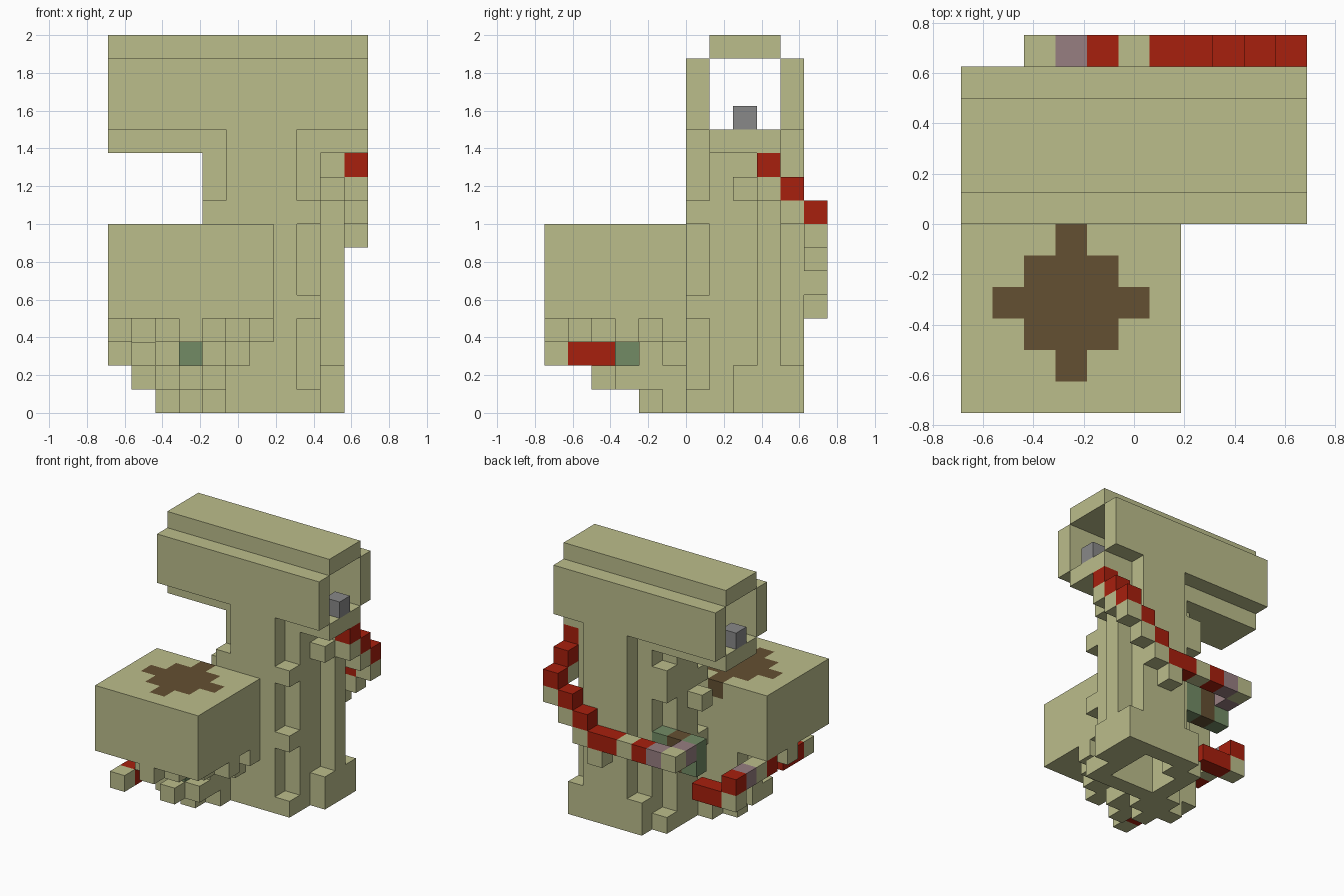
import bpy, bmesh
from mathutils import Vector

cube = bpy.data.objects.get("Cube")
if cube:
    bpy.data.objects.remove(cube, do_unlink=True)

SIZE = 0.125
COLOURS = {
    "olive": (0.50, 0.51, 0.26), "red": (0.39, 0.014, 0.004),
    "brown": (0.127, 0.08, 0.032), "grey": (0.25, 0.25, 0.25),
    "teal": (0.17, 0.26, 0.13), "lilac": (0.31, 0.21, 0.22),
}
NAMES = list(COLOURS)
materials = []
for name, rgb in COLOURS.items():
    mat = bpy.data.materials.new(name)
    mat.use_nodes = True
    mat.diffuse_color = (*rgb, 1)
    mat.node_tree.nodes["Principled BSDF"].inputs["Base Color"].default_value = (*rgb, 1)
    materials.append(mat)

cells = {}   # block position -> (part, colour)


def span(v):
    return range(v[0], v[1] + 1) if isinstance(v, tuple) else (v,)


def fill(part, x, y, z, colour="olive"):
    """Fill a range of blocks; single numbers or inclusive (low, high)."""
    for i in span(x):
        for j in span(y):
            for k in span(z):
                cells[i, j, k] = (part, colour)


def diamond(part, radius, z, colour="olive"):
    """Stepped diamond centred under the basin."""
    for i in range(7):
        for j in range(6):
            if abs(i - 3) + abs(j - 3) <= radius:
                fill(part, i, j, z, colour)


# Hollow tank on top, open at both ends
fill("tank", (0, 10), (7, 9), 11)
fill("tank", (0, 10), (7, 9), 15)
for y in (6, 10):
    fill("tank", (0, 10), y, (12, 14))
for x in (0, 10):
    fill("tank_pin", x, 8, 12, "grey")

# Hollow column with recessed corners
fill("column", (5, 7), 6, (0, 11))
fill("column", 8, (7, 9), (0, 11))
fill("column", (6, 8), 10, (0, 11))
fill("column", 4, (7, 8), (0, 11))
fill("column", 5, 9, (0, 11))
for z in (0, 4, 8):
    for x, y in ((4, 6), (8, 6), (4, 9)):
        fill("column", x, y, z)

# Buttress on the rear corner, with feet and shoulders
fill("buttress", 9, 9, (0, 10))
fill("buttress", 9, 8, (0, 1))
fill("buttress", 9, 8, 9)
fill("buttress", 9, 10, (0, 1))
fill("buttress", 5, 10, (0, 1))
for step in range(3):
    fill("side_steps", 4 - step // 2, 9 - step, 9 - step)

# Basin with a diamond of dark filling set into the top
fill("basin", (0, 6), (0, 5), (4, 7))
diamond("basin", 2, 7, "brown")

# Stepped underside of the basin and its foot
diamond("basin_underside", 3, 3)
fill("basin_underside", (4, 6), 5, 3)
fill("basin_underside", (1, 5), 5, 2)
fill("basin_underside", (2, 4), 4, 2)
fill("basin_underside", 3, 3, 2, "teal")
fill("basin_underside", 3, (2, 5), 1)
for x in (2, 4):
    fill("basin_underside", x, (3, 5), 1)
fill("basin_underside", 1, (4, 5), 1)
fill("basin_foot", 3, (4, 6), 0)
for x in (2, 4):
    fill("basin_foot", x, 5, 0)

# Cord stepping down behind the column
for step in range(3):
    fill("cord", 10, 9 + step, 10 - step, "red")
    fill("cord", 10, 9 + step, 9 - step)
for step in range(3):
    fill("cord", 9 - step, 11, 7 - step, "red")
    fill("cord", 9 - step, 11, 6 - step)
for x, colour in zip((6, 5, 4, 3, 2), ("red", "olive", "red", "lilac", "olive")):
    fill("cord", x, 11, 5, colour)

# Small glass holder beside the column
fill("holder", 3, 9, (4, 5), "brown")
for x in (2, 4):
    fill("holder", x, 9, (4, 5), "teal")
fill("holder", 2, 10, 5, "lilac")

# Loose cord around the outer side of the basin
fill("side_cord", (1, 2), 8, 2, "red")
fill("side_cord", 0, 8, 2)
for y, colour in zip((5, 6, 7, 8), ("red", "olive", "lilac", "red")):
    fill("side_cord", 0, y, 3, colour)
fill("side_cord", 1, 0, 2)
fill("side_cord", 1, (1, 2), 2, "red")

# Skin each part with only its exposed block faces
for part in dict.fromkeys(p for p, _ in cells.values()):
    bm = bmesh.new()
    for pos, (owner, colour) in cells.items():
        if owner != part:
            continue
        for axis in range(3):
            for side in (0, 1):
                near = list(pos)
                near[axis] += 2 * side - 1
                if tuple(near) in cells:
                    continue
                u, v = (axis + 1) % 3, (axis + 2) % 3
                verts = []
                for a, b in ((0, 0), (1, 0), (1, 1), (0, 1)):
                    p = Vector(pos)
                    p[axis] += side
                    p[u] += a
                    p[v] += b
                    verts.append(bm.verts.new((p - Vector((5.5, 6, 0))) * SIZE))
                face = bm.faces.new(verts if side else verts[::-1])
                face.material_index = NAMES.index(colour)
    bmesh.ops.remove_doubles(bm, verts=bm.verts[:], dist=0.001)
    mesh = bpy.data.meshes.new(part)
    bm.to_mesh(mesh)
    bm.free()
    for mat in materials:
        mesh.materials.append(mat)
    bpy.context.scene.collection.objects.link(bpy.data.objects.new(part, mesh))
